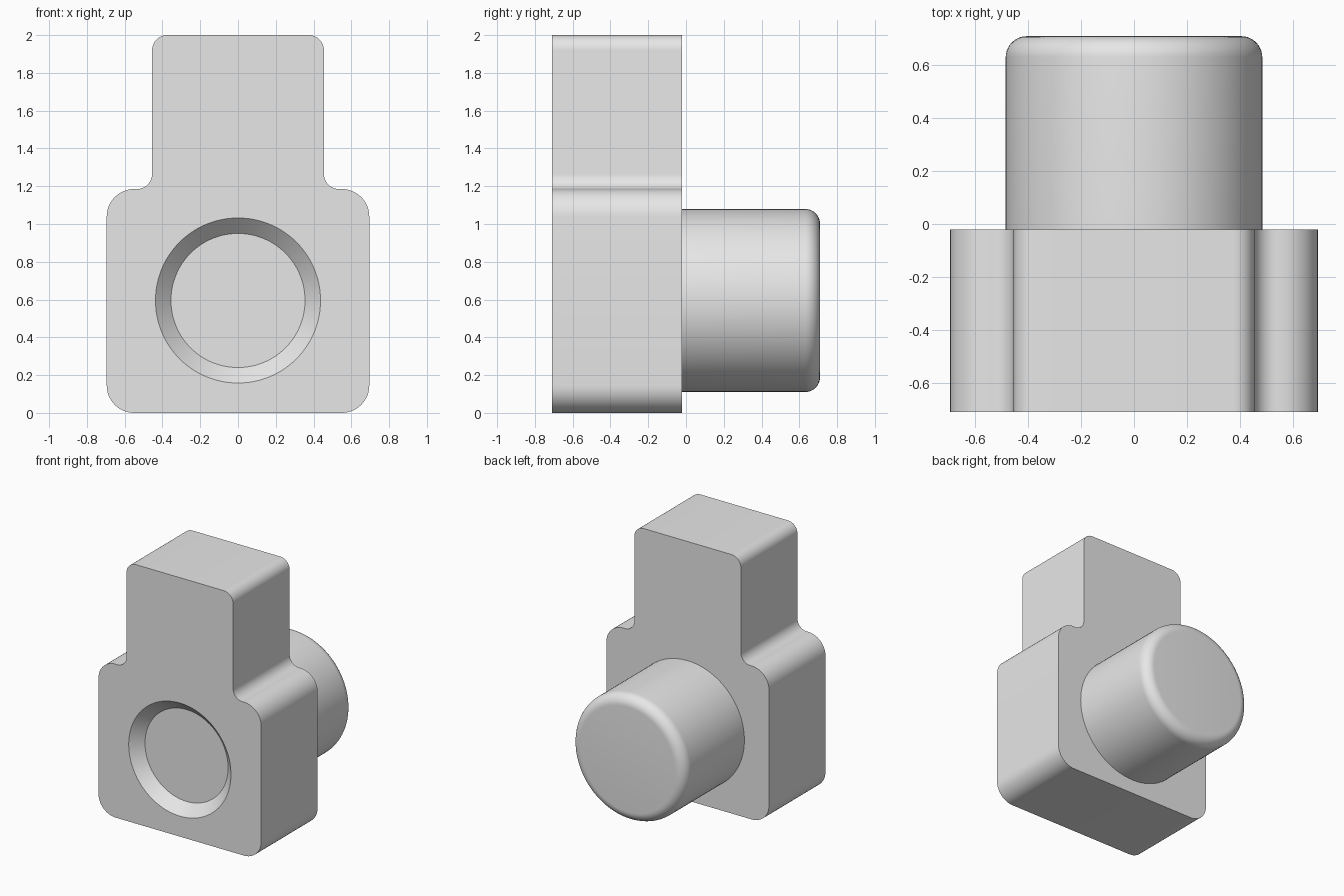
import bpy, bmesh, math
from mathutils import Vector, Matrix

if "Cube" in bpy.data.objects:
    bpy.data.objects.remove(bpy.data.objects["Cube"], do_unlink=True)

FRONT, BACK, END = -0.71, -0.02, 0.71
AXIS_Z = 0.595

grey = bpy.data.materials.new("plain grey")
grey.use_nodes = True
grey.diffuse_color = (0.8, 0.8, 0.8, 1)
grey.node_tree.nodes["Principled BSDF"].inputs["Base Color"].default_value = (0.8, 0.8, 0.8, 1)


def arc(cx, cz, r, start, end, steps=12):
    angles = [math.radians(start + (end - start) * i / steps) for i in range(steps + 1)]
    return [(cx + r * math.cos(a), cz + r * math.sin(a)) for a in angles]


def finish(bm, name):
    bmesh.ops.recalc_face_normals(bm, faces=bm.faces)
    mesh = bpy.data.meshes.new(name)
    bm.to_mesh(mesh)
    bm.free()
    mesh.materials.append(grey)
    ob = bpy.data.objects.new(name, mesh)
    bpy.context.collection.objects.link(ob)
    return ob


def lathe(name, profile, segments=96):
    """Turn (radius, y) rings about the horizontal axis and cap both ends."""
    bm = bmesh.new()
    rings = []
    for r, y in profile:
        angles = [2 * math.pi * i / segments for i in range(segments)]
        rings.append([bm.verts.new((r * math.cos(a), y, AXIS_Z + r * math.sin(a))) for a in angles])
    for a, b in zip(rings, rings[1:]):
        for i in range(segments):
            j = (i + 1) % segments
            bm.faces.new((a[i], a[j], b[j], b[i]))
    bm.faces.new(rings[0])
    bm.faces.new(rings[-1])
    return finish(bm, name)


def smooth(ob):
    bpy.ops.object.select_all(action='DESELECT')
    ob.select_set(True)
    bpy.context.view_layer.objects.active = ob
    bpy.ops.object.shade_smooth_by_angle(angle=math.radians(30))


# Body: stepped, rounded outline mirrored in x and extruded in depth
right = (arc(0.55, 0.145, 0.145, -90, 0) + arc(0.55, 1.04, 0.145, 0, 90)
         + arc(0.535, 1.265, 0.08, 270, 180) + arc(0.375, 1.92, 0.08, 0, 90))
outline = right + [(-x, z) for x, z in reversed(right)]
bm = bmesh.new()
face = bm.faces.new([bm.verts.new((x, FRONT, z)) for x, z in outline])
ext = bmesh.ops.extrude_face_region(bm, geom=[face])
moved = [g for g in ext["geom"] if isinstance(g, bmesh.types.BMVert)]
bmesh.ops.translate(bm, verts=moved, vec=(0, BACK - FRONT, 0))
body = finish(bm, "body")

# Chamfered round recess cut into the front
cutter = lathe("recess_cutter", [(0.487, FRONT - 0.05), (0.355, FRONT + 0.082)])
cutter.hide_render = True
cut = body.modifiers.new("recess", 'BOOLEAN')
cut.operation = 'DIFFERENCE'
cut.solver = 'EXACT'
cut.object = cutter
bpy.ops.object.select_all(action='DESELECT')
bpy.context.view_layer.objects.active = body
body.select_set(True)
bpy.ops.object.modifier_apply(modifier=cut.name)
bpy.data.objects.remove(cutter, do_unlink=True)
smooth(body)

# Round boss on the back with a rounded end edge
boss = lathe("rear_boss", [(0.485, BACK)] + arc(0.405, END - 0.08, 0.08, 0, 90, 10))
smooth(boss)
